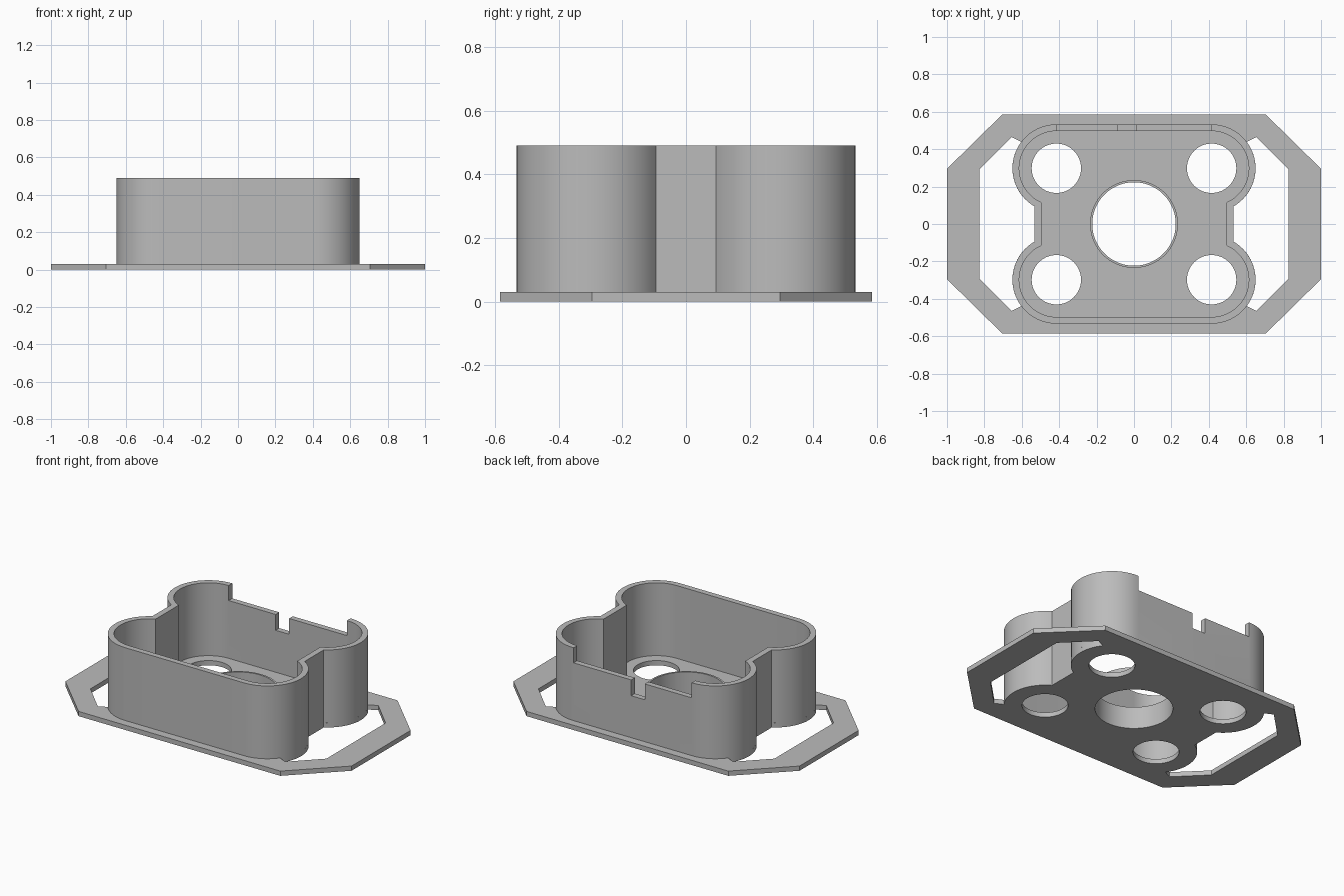
import bpy, bmesh
from math import cos, sin, acos, pi, radians

if "Cube" in bpy.data.objects:
    bpy.data.objects.remove(bpy.data.objects["Cube"], do_unlink=True)

grey = bpy.data.materials.new("plain grey")
grey.use_nodes = True
colour = (0.5, 0.5, 0.5, 1)
grey.diffuse_color = colour
grey.node_tree.nodes["Principled BSDF"].inputs["Base Color"].default_value = colour

BASE = 0.03          # plate thickness
TOP = 0.49           # top of the wall
LOBE = (0.415, 0.298)  # centre of each corner lobe
OUT_R, OUT_NECK = 0.235, 0.533
IN_R, IN_NECK = 0.199, 0.495


def arc(cx, cy, r, a0, a1, n=24):
    return [(cx + r * cos(a0 + (a1 - a0) * i / n),
             cy + r * sin(a0 + (a1 - a0) * i / n)) for i in range(n + 1)]


def circle(cx, cy, r, n=64):
    return arc(cx, cy, r, 0, 2 * pi, n)[:-1]


def four_way(quarter):
    """Mirror a counter-clockwise quarter outline into a closed loop."""
    back = quarter[::-1]
    return (quarter + [(-x, y) for x, y in back] +
            [(-x, -y) for x, y in quarter] + [(x, -y) for x, y in back])


def lobed(r, neck):
    a = acos((neck - LOBE[0]) / r)
    return four_way(arc(*LOBE, r, -a, pi / 2))


def make(name, bm):
    bmesh.ops.recalc_face_normals(bm, faces=bm.faces)
    mesh = bpy.data.meshes.new(name)
    bm.to_mesh(mesh)
    bm.free()
    mesh.materials.append(grey)
    ob = bpy.data.objects.new(name, mesh)
    bpy.context.collection.objects.link(ob)
    return ob


def prism(name, pts, z0, z1):
    bm = bmesh.new()
    low = [bm.verts.new((x, y, z0)) for x, y in pts]
    high = [bm.verts.new((x, y, z1)) for x, y in pts]
    bm.faces.new(low)
    bm.faces.new(high)
    for i in range(len(pts)):
        bm.faces.new((low[i - 1], low[i], high[i], high[i - 1]))
    return make(name, bm)


def ring(name, outer, inner, z0, z1):
    """Upright wall between two outlines of equal length."""
    bm = bmesh.new()
    loops = [[bm.verts.new((x, y, z)) for x, y in pts]
             for pts, z in ((outer, z0), (outer, z1), (inner, z1), (inner, z0))]
    for k in range(4):
        a, b = loops[k - 1], loops[k]
        for i in range(len(a)):
            bm.faces.new((a[i - 1], a[i], b[i], b[i - 1]))
    return make(name, bm)


def cut(ob, cutter):
    mod = ob.modifiers.new("cut", 'BOOLEAN')
    mod.operation = 'DIFFERENCE'
    mod.solver = 'EXACT'
    mod.object = cutter
    bpy.context.view_layer.objects.active = ob
    bpy.ops.object.modifier_apply(modifier=mod.name)
    bpy.data.objects.remove(cutter, do_unlink=True)


def box(x0, x1, y0, y1, z0, z1):
    return prism("cutter", [(x0, y0), (x1, y0), (x1, y1), (x0, y1)], z0, z1)


# Flat eight-sided base plate
plate = prism("base_plate", four_way([(1, 0.295), (0.705, 0.585)]), 0, BASE)

# Side openings that follow the lobes
neck_angle = acos((OUT_NECK - LOBE[0]) / OUT_R)
upper = [(0.825, 0.295), (0.655, 0.465)] + arc(*LOBE, OUT_R, radians(37), -neck_angle)
opening = upper + [(x, -y) for x, y in upper[::-1]]
for s in (1, -1):
    cut(plate, prism("cutter", [(s * x, y) for x, y in opening], -0.1, 0.1))

# Corner holes and the large middle hole
for sx in (1, -1):
    for sy in (1, -1):
        cut(plate, prism("cutter", circle(sx * LOBE[0], sy * LOBE[1], 0.132), -0.1, 0.1))
cut(plate, prism("cutter", circle(0, 0, 0.223), -0.1, 0.1))

# Low thin collar around the middle hole
collar = ring("centre_collar", circle(0, 0, 0.235), circle(0, 0, 0.223), BASE, 0.14)

# Lobed wall, lowered at the back with a slot
wall = ring("lobed_wall", lobed(OUT_R, OUT_NECK), lobed(IN_R, IN_NECK), BASE, TOP)
cut(wall, box(-0.413, 0.413, 0.45, 0.6, 0.395, 0.6))
cut(wall, box(-0.085, 0.01, 0.45, 0.6, 0.295, 0.6))

# Smooth curves, crisp edges
for ob in (plate, collar, wall):
    bpy.ops.object.select_all(action='DESELECT')
    ob.select_set(True)
    bpy.context.view_layer.objects.active = ob
    bpy.ops.object.shade_smooth_by_angle(angle=radians(30))
